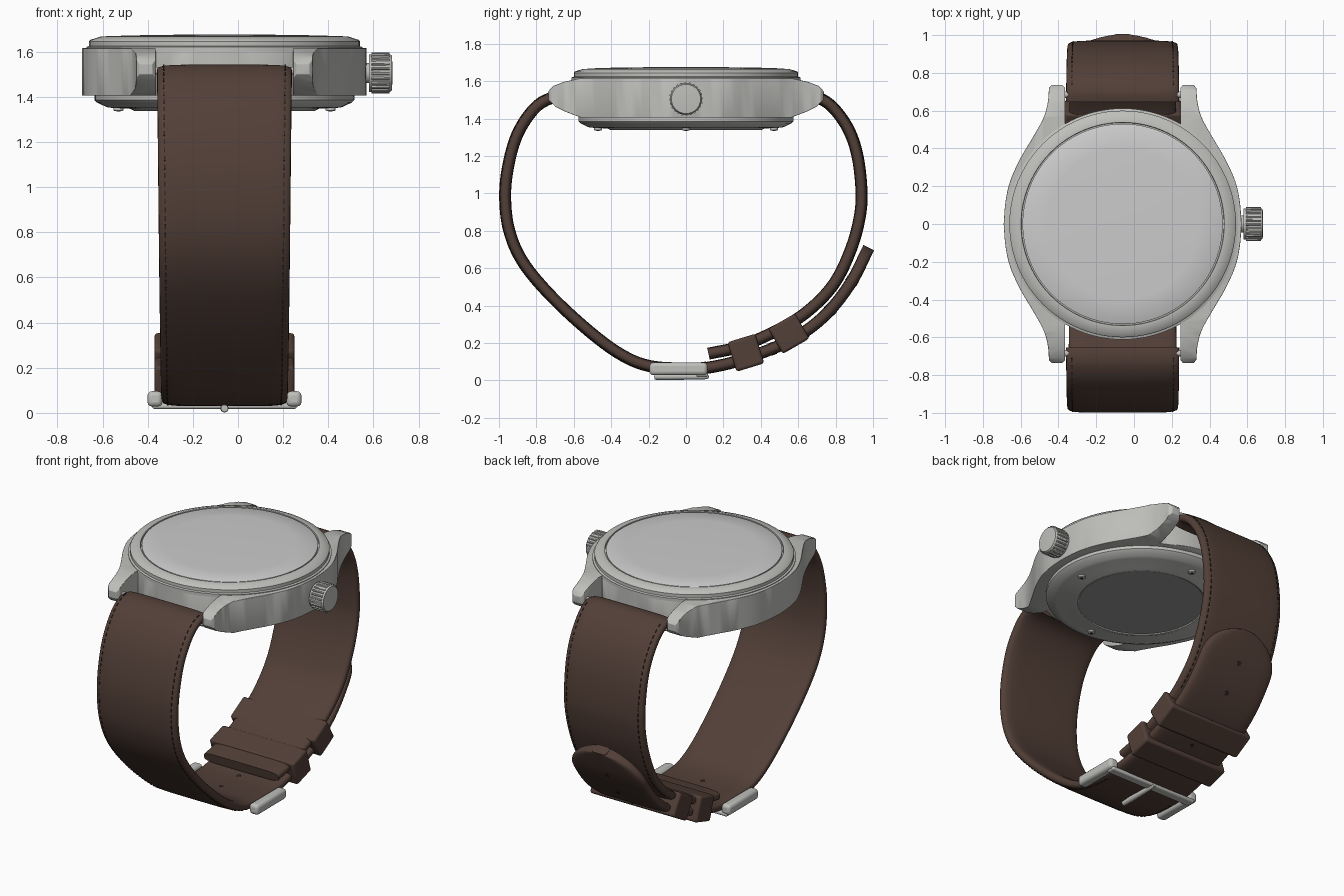
import bpy, bmesh, math
from mathutils import Vector, Matrix

if "Cube" in bpy.data.objects:
    bpy.data.objects.remove(bpy.data.objects["Cube"])

CX = -0.06   # centre line of the watch; the crown sits off to +x


def material(name, rgb):
    m = bpy.data.materials.new(name)
    m.use_nodes = True
    m.diffuse_color = (*rgb, 1)
    m.node_tree.nodes["Principled BSDF"].inputs["Base Color"].default_value = (*rgb, 1)
    return m


STEEL = material("brushed steel", (0.52, 0.52, 0.50))
GLASS = material("pale glass", (0.60, 0.60, 0.60))
BACK = material("back window grey", (0.30, 0.30, 0.30))
LEATHER = material("brown leather", (0.085, 0.050, 0.039))
DARK = material("dark thread", (0.030, 0.017, 0.013))


def finish(name, bm, mat, bevel=0, angle=35):
    bmesh.ops.recalc_face_normals(bm, faces=bm.faces)
    me = bpy.data.meshes.new(name)
    bm.to_mesh(me)
    bm.free()
    ob = bpy.data.objects.new(name, me)
    bpy.context.collection.objects.link(ob)
    me.materials.append(mat)
    if bevel:
        b = ob.modifiers.new("bevel", "BEVEL")
        b.width, b.segments, b.limit_method = bevel, 3, "ANGLE"
    bpy.ops.object.select_all(action="DESELECT")
    ob.select_set(True)
    bpy.context.view_layer.objects.active = ob
    bpy.ops.object.shade_smooth_by_angle(angle=math.radians(angle))
    return ob


def box(name, loc, size, mat, bevel=0, tilt=0):
    bm = bmesh.new()
    bmesh.ops.create_cube(bm, size=1, matrix=Matrix.Translation(loc)
                          @ Matrix.Rotation(tilt, 4, "X") @ Matrix.Diagonal((*size, 1)))
    return finish(name, bm, mat, bevel)


def lathe(name, profile, mat, centre=(CX, 0, 0), along_x=False, n=96):
    """Revolve (radius, height) points; a zero radius closes the end."""
    bm = bmesh.new()
    verts = [bm.verts.new((r, 0, h)) for r, h in profile]
    edges = [bm.edges.new(p) for p in zip(verts, verts[1:])]
    bmesh.ops.spin(bm, geom=verts + edges, cent=(0, 0, 0), axis=(0, 0, 1),
                   angle=2 * math.pi, steps=n)
    bmesh.ops.remove_doubles(bm, verts=bm.verts, dist=1e-5)
    turn = Matrix.Rotation(math.pi / 2, 4, "Y") if along_x else Matrix()
    bm.transform(Matrix.Translation(centre) @ turn)
    return finish(name, bm, mat)


def prism(name, outline, place, lo, hi, mat, bevel=0):
    """Extrude a 2D outline; place(a, b, h) gives the 3D point."""
    bm = bmesh.new()
    face = bm.faces.new([bm.verts.new(place(a, b, lo)) for a, b in outline])
    out = bmesh.ops.extrude_face_region(bm, geom=[face])
    shift = Vector(place(0, 0, hi)) - Vector(place(0, 0, lo))
    bmesh.ops.translate(bm, vec=shift, verts=[v for v in out["geom"] if isinstance(v, bmesh.types.BMVert)])
    return finish(name, bm, mat, bevel)


def smooth_path(points, steps=10):
    """Catmull-Rom curve through 2D points."""
    p = [Vector(q) for q in points]
    p = [2 * p[0] - p[1]] + p + [2 * p[-1] - p[-2]]
    out = []
    for a, b, c, d in zip(p, p[1:], p[2:], p[3:]):
        for i in range(steps):
            t = i / steps
            out.append(0.5 * (2 * b + (c - a) * t + (2 * a - 5 * b + 4 * c - d) * t * t
                              + (3 * b - a - 3 * c + d) * t ** 3))
    return out + [p[-2]]


# Case middle with four lugs: plan outline trimmed by the side outline
flank = smooth_path([(.63, 0), (.62, .12), (.595, .23), (.54, .35), (.475, .46),
                     (.42, .56), (.397, .64), (.39, .72)], 4)
quarter = [tuple(v) for v in flank] + [(.375, .737), (.32, .737), (.305, .72), (.305, .528)]
quarter += [(.61 * math.sin(a), .61 * math.cos(a)) for a in (.4, .3, .2, .1, 0)]
half = quarter + [(-x, y) for x, y in quarter[-2::-1]]
plan = half + [(x, -y) for x, y in half[-2:0:-1]]
case = prism("case_middle", plan, lambda a, b, h: (CX + a, b, h), 1.38, 1.64, STEEL)
upper = [(.57, 1.615), (.65, 1.597), (.71, 1.575), (.737, 1.545), (.735, 1.50),
         (.70, 1.465), (.64, 1.435), (.56, 1.405)]
side = upper + [(-y, z) for y, z in reversed(upper)]
cutter = prism("lug_trim", side, lambda a, b, h: (h, a, b), -1, 1, STEEL)
cutter.hide_render = True
trim = case.modifiers.new("trim", "BOOLEAN")
trim.operation, trim.object, trim.solver = "INTERSECT", cutter, "EXACT"
bpy.context.view_layer.objects.active = case
bpy.ops.object.modifier_apply(modifier="trim")
bpy.data.objects.remove(cutter)
soft = case.modifiers.new("bevel", "BEVEL")
soft.width, soft.segments, soft.limit_method = .012, 2, "ANGLE"

# Bezel, domed glass and case back
lathe("bezel", [(.612, 1.60), (.612, 1.62), (.60, 1.624), (.60, 1.645), (.594, 1.652),
                (.55, 1.666), (.538, 1.666), (.536, 1.655), (0, 1.655)], STEEL)
lathe("crystal", [(.53, 1.65), (.53, 1.665), (.525, 1.668), (.4, 1.672),
                  (.2, 1.675), (0, 1.676)], GLASS)
lathe("case_back", [(.575, 1.42), (.575, 1.385), (.565, 1.375), (.53, 1.358), (.515, 1.352),
                    (.42, 1.347), (.40, 1.338), (.385, 1.338), (.383, 1.345), (0, 1.345)], STEEL)
lathe("back_window", [(.378, 1.35), (.378, 1.341), (0, 1.341)], BACK)
for i in range(4):
    a = math.pi / 2 * i
    spot = (CX + .47 * math.cos(a), .47 * math.sin(a), 0)
    lathe("back_screw", [(.022, 1.36), (.022, 1.340), (.016, 1.336), (0, 1.336)], STEEL, spot, n=16)
    lathe("screw_socket", [(.009, 1.34), (.009, 1.334), (0, 1.334)], DARK, spot, n=6)

# Crown with a fluted grip
lathe("crown_stem", [(.045, .50), (.045, .60), (0, .60)], STEEL, (0, 0, 1.505), True, 32)
flutes = []
for i in range(96):
    a, r = math.tau * i / 96, .09 if i % 4 < 2 else .081
    flutes.append((r * math.cos(a), r * math.sin(a) + 1.505))
prism("crown_grip", flutes, lambda a, b, h: (h, a, b), .592, .672, STEEL)
lathe("crown_cap", [(.083, .58), (.085, .67), (.078, .681), (.04, .684), (0, .684)],
      STEEL, (0, 0, 1.505), True, 48)

# Spring bars between the lugs
for y in (-.685, .685):
    lathe("spring_bar", [(0, -.32), (.017, -.32), (.017, .32), (0, .32)],
          STEEL, (CX, y, 1.515), True, 16)


def strap(name, points, w0, w1, thick, tip=0, holes=0, stitch=(.06, .06)):
    """Sweep a padded cross-section along a (y, z) path, with stitches and holes."""
    path = smooth_path(points)
    run = [0]
    for a, b in zip(path, path[1:]):
        run.append(run[-1] + (b - a).length)
    total = run[-1]

    def at(s):
        i = next((k for k in range(1, len(run) - 1) if run[k] >= s), len(run) - 1)
        d = path[i] - path[i - 1]
        p = path[i - 1] + d * ((s - run[i - 1]) / (run[i] - run[i - 1]))
        d.normalize()
        return Vector((CX, p.x, p.y)), Vector((0, d.x, d.y)), Vector((0, d.y, -d.x))

    def width(s):
        w = w0 + (w1 - w0) * s / total
        left = total - s
        return w * max(.2, math.sqrt(1 - (1 - left / tip) ** 2)) if left < tip else w

    bm, rings, n = bmesh.new(), [], 28
    stations = [total * i / 110 for i in range(110)]
    stations += [total - tip * k for k in (.08, .05, .025, .01)] if tip else []
    for s in sorted(stations) + [total]:
        p, t, out = at(s)
        ring = []
        for k in range(n):
            c, v = math.cos(math.tau * k / n), math.sin(math.tau * k / n)
            x = math.copysign(abs(c) ** .3, c) * width(s)
            h = math.copysign(abs(v) ** .6, v) * thick / 2
            ring.append(bm.verts.new(p + Vector((x, 0, 0)) + out * h))
        rings.append(ring)
    for a, b in zip(rings, rings[1:]):
        for k in range(n):
            bm.faces.new((a[k - 1], a[k], b[k], b[k - 1]))
    bm.faces.new(rings[0])
    bm.faces.new(rings[-1])
    finish(name, bm, LEATHER, angle=50)

    def basis(s, x, h):
        p, t, out = at(s)
        m = Matrix((Vector((1, 0, 0)), t, out)).transposed().to_4x4()
        return Matrix.Translation(p + Vector((x, 0, 0)) + out * h) @ m

    # Dashed stitching along both edges
    bm, s = bmesh.new(), stitch[0]
    while s < total - stitch[1]:
        for sign in (-1, 1):
            bmesh.ops.create_cube(bm, size=1, matrix=basis(s, sign * width(s) * .9, thick * .41)
                                  @ Matrix.Diagonal((.006, .022, .006, 1)))
        s += .037
    finish(name + "_stitching", bm, DARK)

    # Punched holes, shown as dark plugs flush with the leather
    if holes:
        bm = bmesh.new()
        for i in range(holes):
            bmesh.ops.create_cone(bm, cap_ends=True, segments=16, radius1=.014, radius2=.014,
                                  depth=thick + .004, matrix=basis(total - .2 - .19 * i, 0, 0))
        finish(name + "_holes", bm, DARK)


# Long strap runs from the front lugs under the buckle to its rounded tip
strap("long_strap", [(-.655, 1.505), (-.72, 1.51), (-.81, 1.455), (-.90, 1.32), (-.95, 1.15),
                     (-.967, .98), (-.945, .80), (-.87, .63), (-.72, .45), (-.52, .265),
                     (-.35, .14), (-.2, .078), (0, .062), (.14, .072), (.32, .118), (.56, .215),
                     (.74, .345), (.88, .52), (.977, .71)],
      .30, .265, .064, tip=.22, holes=7, stitch=(.06, 1.25))
# Short strap lies inside it and climbs to the rear lugs
strap("short_strap", [(.12, .143), (.30, .185), (.53, .29), (.68, .395), (.80, .53), (.885, .71),
                      (.93, .88), (.938, 1.02), (.917, 1.2), (.87, 1.34), (.79, 1.455),
                      (.71, 1.51), (.65, 1.505)], .275, .30, .064, stitch=(.6, .06))

# Leather keepers around both layers
box("lower_keeper", (CX, .32, .148), (.62, .155, .165), LEATHER, .015, math.radians(17))
box("upper_keeper", (CX, .55, .25), (.62, .165, .155), LEATHER, .015, math.radians(30))

# Buckle: two side arms, an outer bar, a hinge bar and a tongue
for sign in (-1, 1):
    box("buckle_arm", (CX + sign * .308, -.04, .062), (.066, .31, .068), STEEL, .02)
box("buckle_outer_bar", (CX, .085, .03), (.64, .06, .025), STEEL, .01)
box("buckle_hinge_bar", (CX, -.15, .065), (.60, .025, .025), STEEL, .008)
lathe("buckle_tongue", [(0, -.17), (.016, -.168), (.018, -.1), (.014, .1), (.01, .12), (0, .123)],
      STEEL, (0, 0, 0), n=16).matrix_world = (Matrix.Translation((CX, 0, .02))
                                              @ Matrix.Rotation(-math.pi / 2, 4, "X"))
